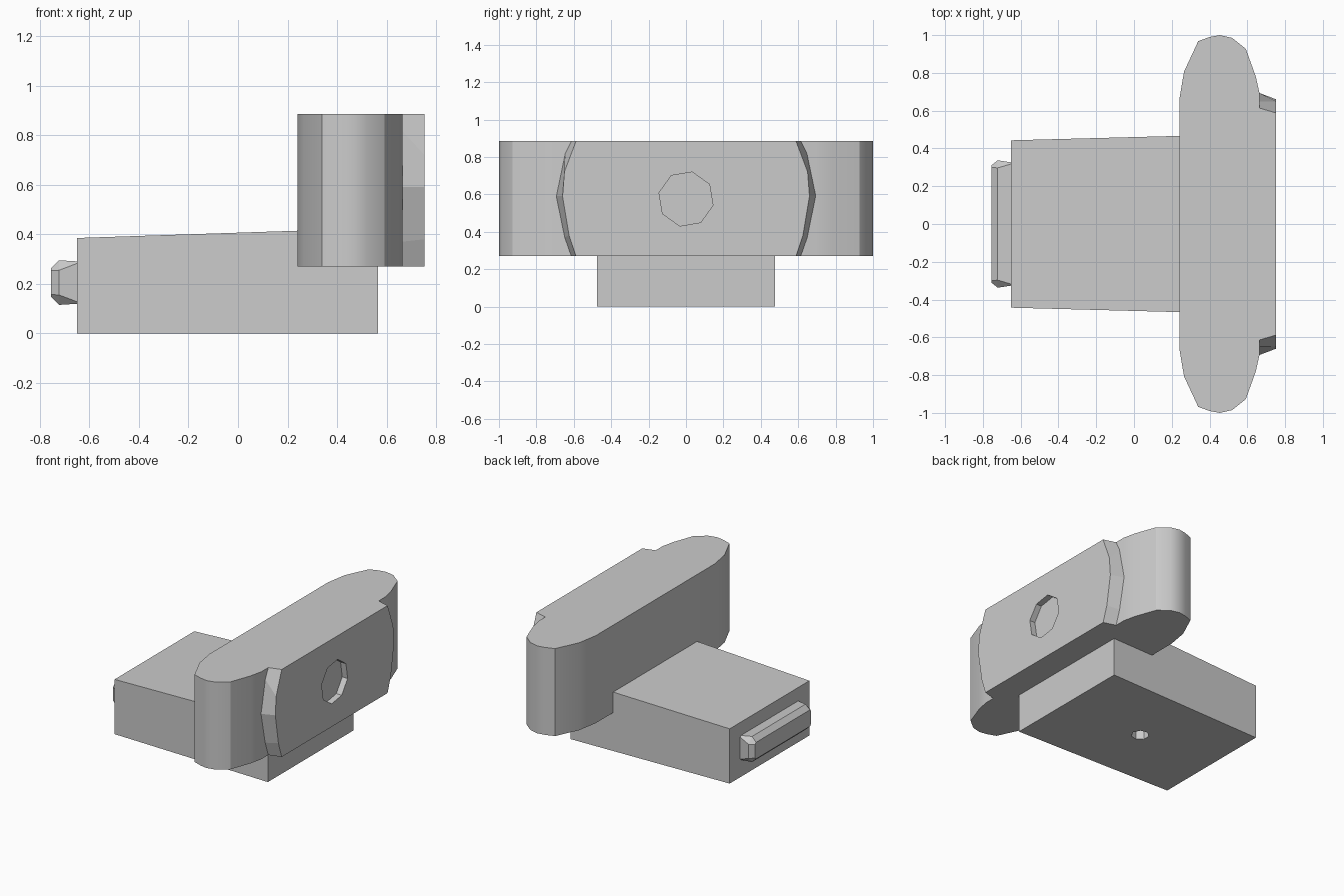
import bpy, bmesh, math
from mathutils import Matrix

if "Cube" in bpy.data.objects:
    bpy.data.objects.remove(bpy.data.objects["Cube"], do_unlink=True)

grey = bpy.data.materials.new("plain grey")
grey.use_nodes = True
colour = (0.6, 0.6, 0.6, 1)
grey.diffuse_color = colour
grey.node_tree.nodes["Principled BSDF"].inputs["Base Color"].default_value = colour


def loft(name, rings):
    """Skin a list of matching point rings and cap both ends."""
    bm = bmesh.new()
    loops = [[bm.verts.new(p) for p in ring] for ring in rings]
    count = len(loops[0])
    for a, b in zip(loops, loops[1:]):
        for i in range(count):
            j = (i + 1) % count
            bm.faces.new((a[i], a[j], b[j], b[i]))
    bm.faces.new(loops[0])
    bm.faces.new(loops[-1])
    bmesh.ops.recalc_face_normals(bm, faces=bm.faces)
    mesh = bpy.data.meshes.new(name)
    bm.to_mesh(mesh)
    bm.free()
    mesh.materials.append(grey)
    obj = bpy.data.objects.new(name, mesh)
    bpy.context.collection.objects.link(obj)
    return obj


def mirror_y(half):
    """Close a half outline of (y, other) points by reflecting y."""
    return half + [(-y, v) for y, v in reversed(half)]


def circle(radius, sides, phase=0):
    return [(radius * math.cos(math.radians(phase) + math.tau * i / sides),
             radius * math.sin(math.radians(phase) + math.tau * i / sides))
            for i in range(sides)]


def carve(target, cutter):
    """Cut a hole, bake it and drop the cutter."""
    mod = target.modifiers.new("hole", "BOOLEAN")
    mod.operation = "DIFFERENCE"
    mod.solver = "EXACT"
    mod.object = cutter
    cutter.hide_render = True
    bpy.context.view_layer.update()
    graph = bpy.context.evaluated_depsgraph_get()
    baked = bpy.data.meshes.new_from_object(target.evaluated_get(graph))
    target.modifiers.clear()
    target.data = baked
    bpy.data.objects.remove(cutter, do_unlink=True)


# Slightly flared body with a small hole underneath
def body_section(x, half_width, height):
    return [(x, y, z) for y, z in mirror_y([(half_width, 0), (half_width, height)])]


body = loft("body", [body_section(-0.65, 0.443, 0.385),
                     body_section(0.565, 0.475, 0.425)])
carve(body, loft("base_hole_cutter",
                 [[(x - 0.06, y - 0.01, z) for x, y in circle(0.058, 7)]
                  for z in (-0.05, 0.1)]))

# Upright block with rounded ends
half = [(0.66, 0.24), (0.807, 0.265), (0.968, 0.34), (0.99, 0.40), (1.0, 0.455),
        (0.985, 0.52), (0.927, 0.592), (0.78, 0.645), (0.69, 0.665)]
block = loft("upright_block", [[(x, y, z) for y, x in mirror_y(half)]
                               for z in (0.27, 0.885)])
bpy.ops.object.select_all(action="DESELECT")
block.select_set(True)
bpy.context.view_layer.objects.active = block
bpy.ops.object.shade_smooth_by_angle(angle=math.radians(30))

# Bowed plate on the block, with a shallow eight-sided recess
inner = [(0.615, 0.27), (0.65, 0.37), (0.695, 0.59), (0.647, 0.82), (0.615, 0.885)]
outer = [(0.588, 0.27), (0.625, 0.38), (0.66, 0.59), (0.65, 0.72), (0.588, 0.885)]
plate = loft("bowed_plate", [[(x, y, z) for y, z in mirror_y(edge)]
                             for x, edge in ((0.66, inner), (0.752, outer))])
carve(plate, loft("recess_cutter",
                  [[(x, y, z + 0.575) for y, z in circle(0.148, 8, -13)]
                   for x in (0.71, 0.8)]))


# Bevelled bar on the opposite end of the body
def bar_ring(x, half_length, half_height, chamfer):
    edge = [(half_length - chamfer, -half_height), (half_length, chamfer - half_height),
            (half_length, half_height - chamfer), (half_length - chamfer, half_height)]
    return [(x, y, z + 0.205) for y, z in mirror_y(edge)]


loft("end_bar", [bar_ring(-0.64, 0.325, 0.085, 0.004),
                 bar_ring(-0.722, 0.337, 0.09, 0.04),
                 bar_ring(-0.755, 0.31, 0.058, 0.01)])
